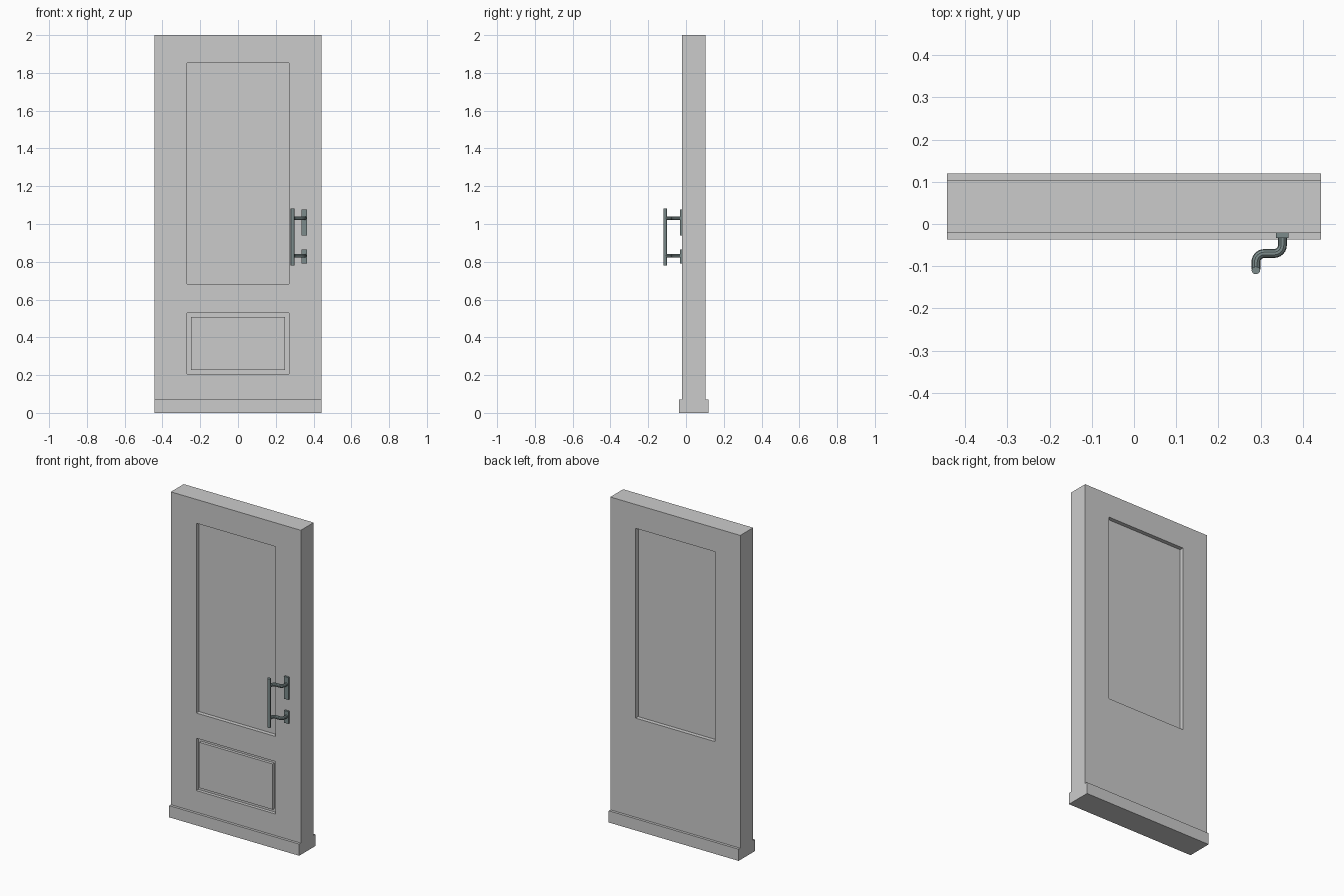
import bpy, math
from mathutils import Vector

if "Cube" in bpy.data.objects:
    bpy.data.objects.remove(bpy.data.objects["Cube"])

steel = bpy.data.materials.new("brushed_metal")
steel.diffuse_color = (0.2, 0.26, 0.26, 1)
steel.use_nodes = True
steel.node_tree.nodes["Principled BSDF"].inputs["Base Color"].default_value = steel.diffuse_color


def box(name, x0, x1, y0, y1, z0, z1, mat=None):
    bpy.ops.mesh.primitive_cube_add(size=1, location=((x0 + x1) / 2, (y0 + y1) / 2, (z0 + z1) / 2))
    ob = bpy.context.object
    ob.name = name
    ob.scale = (x1 - x0, y1 - y0, z1 - z0)
    bpy.ops.object.transform_apply(location=False, rotation=False, scale=True)
    if mat:
        ob.data.materials.append(mat)
    return ob


def cut(target, *bounds):
    cutter = box("cutter", *bounds)
    cutter.hide_render = True
    mod = target.modifiers.new("recess", 'BOOLEAN')
    mod.operation = 'DIFFERENCE'
    mod.solver = 'EXACT'
    mod.object = cutter
    bpy.context.view_layer.objects.active = target
    bpy.ops.object.modifier_apply(modifier=mod.name)
    bpy.data.objects.remove(cutter)


HALF, FRONT, BACK = 0.443, -0.021, 0.104

# Door leaf with an upper recess on both faces and a lower recess on the front
leaf = box("door_leaf", -HALF, HALF, FRONT, BACK, 0.04, 2.0)
cut(leaf, -0.27, 0.27, FRONT - 0.1, FRONT + 0.025, 0.683, 1.853)
cut(leaf, -0.27, 0.27, BACK - 0.025, BACK + 0.1, 0.683, 1.853)
cut(leaf, -0.27, 0.27, FRONT - 0.1, FRONT + 0.02, 0.205, 0.528)

# Raised centre of the lower panel
box("lower_panel", -0.25, 0.25, FRONT + 0.002, FRONT + 0.025, 0.226, 0.507)

# Bottom sill
box("sill", -HALF, HALF, -0.037, 0.12, 0.0, 0.072)


# Cranked handle arm: corners rounded with short arcs, swept as a tube
def arm(name, z):
    corners = [(0.352, -0.025), (0.352, -0.07), (0.289, -0.07), (0.289, -0.108)]
    pts = [Vector(corners[0])]
    r = 0.02
    for a, b, c in zip(corners, corners[1:], corners[2:]):
        a, b, c = Vector(a), Vector(b), Vector(c)
        u, v = (a - b).normalized() * r, (c - b).normalized() * r
        for i in range(7):
            t = i / 6 * math.pi / 2
            pts.append(b + u * (1 - math.sin(t)) + v * (1 - math.cos(t)))
    pts.append(Vector(corners[-1]))
    cu = bpy.data.curves.new(name, 'CURVE')
    cu.dimensions = '3D'
    cu.bevel_depth = 0.0105
    cu.bevel_resolution = 3
    cu.use_fill_caps = True
    sp = cu.splines.new('POLY')
    sp.points.add(len(pts) - 1)
    for p, q in zip(sp.points, pts):
        p.co = (q.x, q.y, z, 1)
    ob = bpy.data.objects.new(name, cu)
    bpy.context.collection.objects.link(ob)
    cu.materials.append(steel)
    bpy.ops.object.select_all(action='DESELECT')
    ob.select_set(True)
    bpy.context.view_layer.objects.active = ob
    bpy.ops.object.convert(target='MESH')
    bpy.ops.object.shade_smooth_by_angle()


# Mounting plates and arms
for tag, z, z0, z1 in (("upper", 1.031, 0.938, 1.076), ("lower", 0.832, 0.79, 0.866)):
    box(tag + "_handle_plate", 0.337, 0.366, -0.033, FRONT + 0.001, z0, z1, steel)
    arm(tag + "_handle_arm", z)

# Vertical grip bar
bpy.ops.mesh.primitive_cylinder_add(vertices=16, radius=1, depth=1, location=(0.289, -0.11, 0.93))
grip = bpy.context.object
grip.name = "handle_grip"
grip.scale = (0.01, 0.009, 0.302)
bpy.ops.object.transform_apply(location=False, rotation=False, scale=True)
grip.data.materials.append(steel)
bpy.ops.object.shade_smooth_by_angle()
